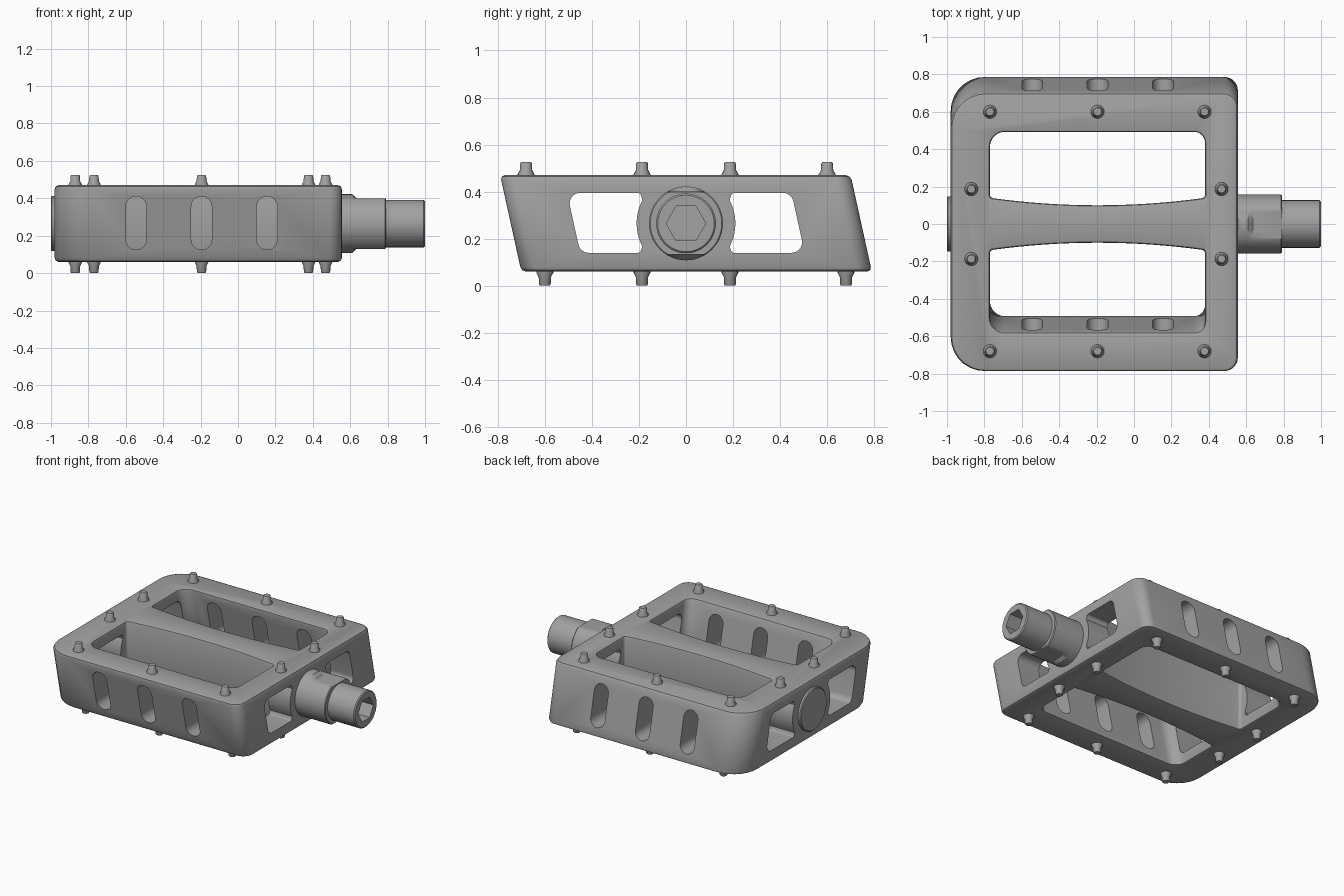
import bpy, bmesh, math
from mathutils import Vector

cube = bpy.data.objects.get("Cube")
if cube:
    bpy.data.objects.remove(cube, do_unlink=True)

MID = 0.265        # height of the axle
CX = -0.195        # middle of the platform along the axle
grey = bpy.data.materials.new("metal grey")
grey.use_nodes = True
grey.diffuse_color = (0.36, 0.36, 0.36, 1)
for node in grey.node_tree.nodes:
    if node.type == 'BSDF_PRINCIPLED':
        node.inputs["Base Color"].default_value = (0.36, 0.36, 0.36, 1)


def lean(z):
    """Slant of the front and rear walls."""
    return -0.22 * (z - MID)


def rounded(corners, steps=7):
    """Closed 2D outline from (x, y, radius) corners."""
    out = []
    for i, (x, y, r) in enumerate(corners):
        p = Vector((x, y))
        if r == 0:
            out.append(p)
            continue
        a = Vector(corners[i - 1][:2]) - p
        b = Vector(corners[(i + 1) % len(corners)][:2]) - p
        half = a.angle(b) / 2
        w = math.sin(half)
        cut = r / math.tan(half)
        a, b = p + a.normalized() * cut, p + b.normalized() * cut
        for k in range(steps + 1):
            t = k / steps
            u, v, q = (1 - t) ** 2, 2 * t * (1 - t) * w, t * t
            out.append((a * u + p * v + b * q) / (u + v + q))
    return out


def loft(name, rings):
    """Skin a stack of equal point rings and cap both ends."""
    bm = bmesh.new()
    rows = [[bm.verts.new(p) for p in ring] for ring in rings]
    n = len(rows[0])
    for lo, hi in zip(rows, rows[1:]):
        for i in range(n):
            j = (i + 1) % n
            bm.faces.new((lo[i], lo[j], hi[j], hi[i]))
    bm.faces.new(rows[0])
    bm.faces.new(rows[-1])
    bmesh.ops.recalc_face_normals(bm, faces=bm.faces)
    me = bpy.data.meshes.new(name)
    bm.to_mesh(me)
    bm.free()
    me.materials.append(grey)
    ob = bpy.data.objects.new(name, me)
    bpy.context.collection.objects.link(ob)
    return ob


def smooth(ob, angle=35):
    bpy.ops.object.select_all(action='DESELECT')
    ob.select_set(True)
    bpy.context.view_layer.objects.active = ob
    bpy.ops.object.shade_smooth_by_angle(angle=math.radians(angle))


# Platform block: slanted, big outer corners, rounded rims
def body_ring(inset, z):
    x0, x1, y = -0.98 + inset, 0.555 - inset, 0.745 - inset
    outline = rounded([(x0, -y, 0.18), (x1, -y, 0.07), (x1, y, 0.07), (x0, y, 0.18)])
    return [(p.x, p.y + lean(z), z) for p in outline]


body = loft("platform_body", [body_ring(i, z) for i, z in (
    (0.02, 0.06), (0.006, 0.066), (0, 0.08), (0, 0.45), (0.006, 0.464), (0.02, 0.47))])
cutters = []


# Large openings either side of the waisted centre bar
def opening_ring(side, grow, z):
    x0, x1 = -0.77 - grow, 0.38 + grow
    outer = 0.535 + grow
    corners = [(x0, outer, 0.08), (x1, outer, 0.06)]
    for k in range(17):
        t = 1 - k / 8
        corners.append((CX + t * (x1 - x0) / 2, 0.1 + 0.04 * t * t - grow,
                        0.02 if k in (0, 16) else 0))
    return [(p.x, side * p.y + (lean(z) if p.y > 0.3 else 0), z) for p in rounded(corners)]


for side in (-1, 1):
    cutters.append(loft("opening_cutter", [opening_ring(side, g, z) for g, z in (
        (0.014, 0.04), (0.014, 0.06), (0.004, 0.064), (0, 0.075),
        (0, 0.455), (0.004, 0.466), (0.014, 0.47), (0.014, 0.49))]))

    # Upright slots through the front and rear walls
    for x in (CX - 0.35, CX, CX + 0.35):
        outline = rounded([(x - 0.055, 0.125, 0.054), (x + 0.055, 0.125, 0.054),
                           (x + 0.055, 0.41, 0.054), (x - 0.055, 0.41, 0.054)])
        cutters.append(loft("slot_cutter", [[(p.x, side * y, p.y) for p in outline]
                                            for y in (0.45, 0.9)]))

    # End wall windows, curved around the axle boss
    top, low = 0.395, 0.14
    corners = [(side * 0.477 + lean(low), low, 0.045), (side * 0.477 + lean(top), top, 0.045),
               (side * 0.195, top, 0.015)]
    for k in range(11):
        a = math.radians(28 - 5.6 * k)
        corners.append((side * 0.21 * math.cos(a), MID + 0.21 * math.sin(a), 0))
    corners.append((side * 0.195, low, 0.015))
    outline = rounded(corners)
    cutters.append(loft("window_cutter", [[(x, p.x, p.y) for p in outline]
                                          for x in (-1.1, 0.7)]))

for c in cutters:
    c.hide_render = True
    mod = body.modifiers.new("cut", 'BOOLEAN')
    mod.operation = 'DIFFERENCE'
    mod.solver = 'EXACT'
    mod.object = c
graph = bpy.context.evaluated_depsgraph_get()
baked = bpy.data.meshes.new_from_object(body.evaluated_get(graph))
body.modifiers.clear()
body.data = baked
for c in cutters:
    bpy.data.objects.remove(c, do_unlink=True)
smooth(body)


# Axle parts, turned along x
def turned_ring(x, r, flat=1.0, hexagon=False, n=48):
    ring = []
    for i in range(n):
        a = 2 * math.pi * i / n
        rr = r / math.cos(a % (math.pi / 3) - math.pi / 6) if hexagon else r
        z = max(-flat, min(flat, rr * math.sin(a)))
        ring.append((x, rr * math.cos(a), MID + z))
    return ring


spindle = loft("axle_spindle", [
    turned_ring(0.45, 0.157), turned_ring(0.61, 0.157),
    turned_ring(0.635, 0.157, 0.135), turned_ring(0.785, 0.157, 0.135),
    turned_ring(0.79, 0.152, 0.133), turned_ring(0.79, 0.127),
    turned_ring(0.993, 0.127), turned_ring(1.0, 0.12),
    turned_ring(1.0, 0.073, hexagon=True), turned_ring(0.9, 0.073, hexagon=True)])
smooth(spindle, 25)

cap = loft("axle_end_cap", [turned_ring(x, r) for x, r in (
    (-0.93, 0.148), (-0.994, 0.148), (-1.0, 0.142))])
smooth(cap)


# Grip pins on both faces
def pin(name, x, y, z, up):
    rings = []
    for h, r in ((-0.01, 0.036), (0.004, 0.036), (0.022, 0.026), (0.05, 0.025), (0.055, 0.021)):
        rings.append([(x + r * math.cos(math.tau * i / 16), y + r * math.sin(math.tau * i / 16),
                       z + up * h) for i in range(16)])
    smooth(loft(name, rings), 40)


for label, z, up in (("top", 0.47, 1), ("bottom", 0.06, -1)):
    for side in (-1, 1):
        for x in (CX - 0.575, CX, CX + 0.572):
            pin(label + "_grip_pin", x, side * 0.64 - up * 0.04, z, up * 1.0 if up > 0 else -1.09)
        for x in (-0.87, 0.468):
            pin(label + "_grip_pin", x, side * 0.187, z, up * 1.0 if up > 0 else -1.09)
